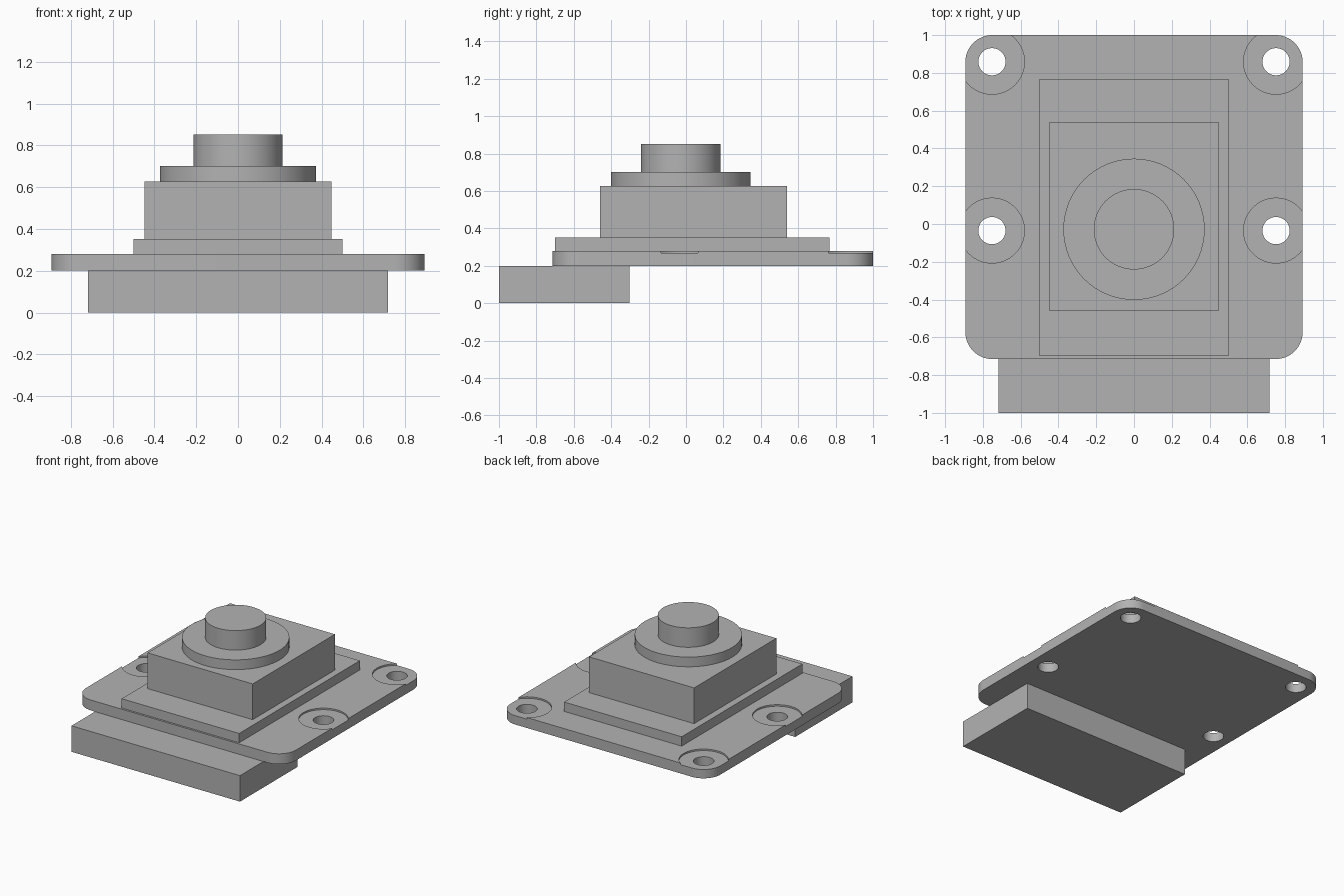
import bpy
import bmesh
import math

cube = bpy.data.objects.get("Cube")
if cube:
    bpy.data.objects.remove(cube, do_unlink=True)

grey = bpy.data.materials.new("plain_grey")
grey.use_nodes = True
colour = (0.45, 0.45, 0.45, 1)
grey.diffuse_color = colour
grey.node_tree.nodes["Principled BSDF"].inputs["Base Color"].default_value = colour


def prism(name, outline, z0, z1):
    """Extrude a closed outline from z0 up to z1."""
    bm = bmesh.new()
    base = bm.faces.new([bm.verts.new((x, y, z0)) for x, y in outline])
    top = bmesh.ops.extrude_face_region(bm, geom=[base])["geom"]
    verts = [v for v in top if isinstance(v, bmesh.types.BMVert)]
    bmesh.ops.translate(bm, verts=verts, vec=(0, 0, z1 - z0))
    bmesh.ops.recalc_face_normals(bm, faces=bm.faces)
    mesh = bpy.data.meshes.new(name)
    bm.to_mesh(mesh)
    bm.free()
    mesh.materials.append(grey)
    obj = bpy.data.objects.new(name, mesh)
    bpy.context.collection.objects.link(obj)
    return obj


def arc(x, y, r, start, sweep, steps):
    angles = [start + sweep * i / steps for i in range(steps + 1)]
    return [(x + r * math.cos(a), y + r * math.sin(a)) for a in angles]


def box(name, half_x, y0, y1, z0, z1):
    outline = [(-half_x, y0), (half_x, y0), (half_x, y1), (-half_x, y1)]
    return prism(name, outline, z0, z1)


def disc(name, x, y, r, z0, z1):
    return prism(name, arc(x, y, r, 0, math.tau, 64)[:-1], z0, z1)


def smooth(obj):
    bpy.ops.object.select_all(action="DESELECT")
    obj.select_set(True)
    bpy.context.view_layer.objects.active = obj
    bpy.ops.object.shade_smooth_by_angle(angle=math.radians(30))


def cut(target, cutter):
    mod = target.modifiers.new("cut", "BOOLEAN")
    mod.operation = "DIFFERENCE"
    mod.solver = "EXACT"
    mod.object = cutter
    bpy.context.view_layer.objects.active = target
    bpy.ops.object.modifier_apply(modifier=mod.name)
    bpy.data.objects.remove(cutter, do_unlink=True)


# Rounded mounting plate
half_x, front, back, corner = 0.893, -0.715, 1.0, 0.143
centres = [(half_x - corner, back - corner), (corner - half_x, back - corner),
           (corner - half_x, front + corner), (half_x - corner, front + corner)]
outline = []
for i, (x, y) in enumerate(centres):
    outline += arc(x, y, corner, i * math.pi / 2, math.pi / 2, 16)
plate = prism("mounting_plate", outline, 0.2, 0.28)

# Screw holes with shallow round recesses
for side in (-1, 1):
    for y in (-0.035, 0.859):
        cut(plate, disc("recess_cutter", side * 0.752, y, 0.172, 0.268, 0.4))
        cut(plate, disc("hole_cutter", side * 0.752, y, 0.072, 0.1, 0.4))
smooth(plate)

# Connector block under the front edge
box("connector_block", 0.717, -1.0, -0.303, 0, 0.2)

# Stepped housing
box("housing_base", 0.5, -0.7, 0.767, 0.28, 0.352)
box("housing", 0.447, -0.46, 0.54, 0.352, 0.627)

# Round collar and barrel
smooth(disc("collar", 0, -0.028, 0.374, 0.627, 0.702))
smooth(disc("barrel", 0, -0.028, 0.213, 0.702, 0.852))
